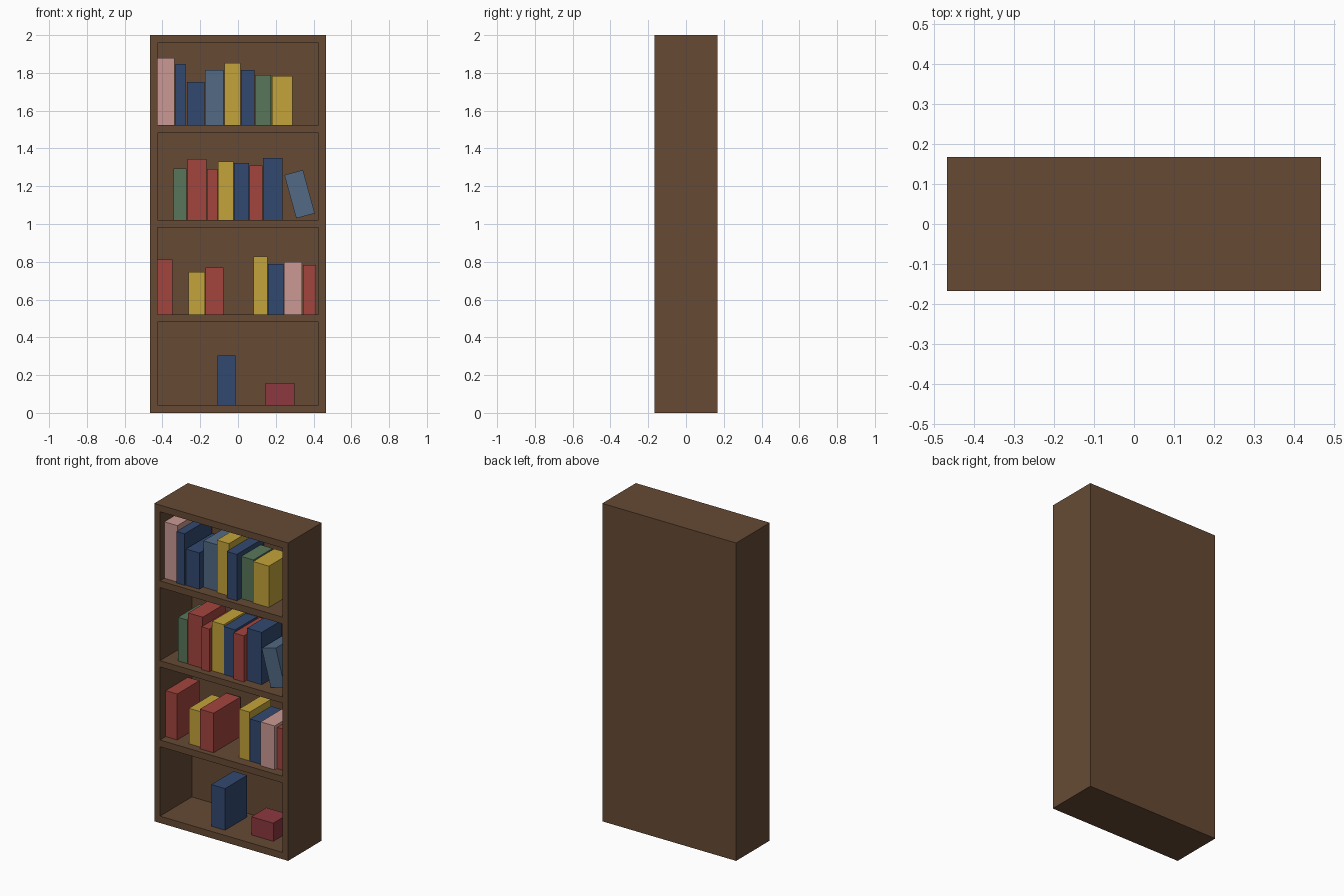
import bpy
import math

if "Cube" in bpy.data.objects:
    bpy.data.objects.remove(bpy.data.objects["Cube"])


def material(name, r, g, b):
    def lin(c):
        c /= 255
        return c / 12.92 if c <= 0.04045 else ((c + 0.055) / 1.055) ** 2.4
    m = bpy.data.materials.new(name)
    m.diffuse_color = (lin(r), lin(g), lin(b), 1)
    m.use_nodes = True
    m.node_tree.nodes["Principled BSDF"].inputs["Base Color"].default_value = m.diffuse_color
    return m


MATS = {
    "wood": material("brown wood", 102, 74, 52),
    "pink": material("pink cover", 203, 153, 147),
    "blue": material("navy cover", 50, 73, 112),
    "steel": material("steel blue cover", 82, 106, 133),
    "yellow": material("yellow cover", 195, 163, 58),
    "green": material("green cover", 88, 118, 90),
    "red": material("red cover", 163, 69, 61),
    "dark_red": material("dark red box", 140, 56, 62),
}


def box(name, x0, x1, y0, y1, z0, z1, mat, tilt=0):
    bpy.ops.mesh.primitive_cube_add(
        size=1, location=((x0 + x1) / 2, (y0 + y1) / 2, (z0 + z1) / 2))
    ob = bpy.context.object
    ob.name = name
    ob.scale = (x1 - x0, y1 - y0, z1 - z0)
    bpy.ops.object.transform_apply(location=False, rotation=False, scale=True)
    ob.rotation_euler.y = tilt
    ob.data.materials.append(MATS[mat])
    return ob


# Bookcase: solid block with four compartments cut into the front
W, D = 0.466, 0.167
BAYS = [(0.043, 0.48), (0.522, 0.982), (1.021, 1.481), (1.523, 1.958)]
case = box("bookcase", -W, W, -D, D, 0, 2, "wood")
for z0, z1 in BAYS:
    cutter = box("bay_cutter", -0.426, 0.426, -0.3, 0.15, z0, z1, "wood")
    cutter.hide_render = True
    mod = case.modifiers.new("bay", "BOOLEAN")
    mod.operation = "DIFFERENCE"
    mod.solver = "EXACT"
    mod.object = cutter
    bpy.context.view_layer.objects.active = case
    bpy.ops.object.modifier_apply(modifier=mod.name)
    bpy.data.objects.remove(cutter)

# Books per shelf, bottom up: colour, left, right, top, half depth
SHELVES = [
    [("blue", -0.109, -0.013, 0.305, 0.11)],
    [("red", -0.426, -0.346, 0.811, 0.11),
     ("yellow", -0.262, -0.176, 0.745, 0.113),
     ("red", -0.173, -0.077, 0.771, 0.133),
     ("yellow", 0.081, 0.155, 0.829, 0.105),
     ("blue", 0.158, 0.24, 0.787, 0.105),
     ("pink", 0.243, 0.34, 0.798, 0.122),
     ("red", 0.343, 0.414, 0.782, 0.10)],
    [("green", -0.342, -0.273, 1.295, 0.11),
     ("red", -0.268, -0.167, 1.343, 0.112),
     ("red", -0.163, -0.109, 1.29, 0.129),
     ("yellow", -0.105, -0.024, 1.332, 0.107),
     ("blue", -0.021, 0.057, 1.322, 0.11),
     ("red", 0.06, 0.13, 1.311, 0.128),
     ("blue", 0.133, 0.235, 1.35, 0.10)],
    [("pink", -0.426, -0.336, 1.878, 0.123),
     ("blue", -0.332, -0.277, 1.847, 0.136),
     ("blue", -0.271, -0.178, 1.751, 0.13),
     ("steel", -0.174, -0.076, 1.815, 0.094),
     ("yellow", -0.072, 0.013, 1.852, 0.108),
     ("blue", 0.017, 0.087, 1.815, 0.136),
     ("green", 0.09, 0.174, 1.788, 0.096),
     ("yellow", 0.179, 0.288, 1.783, 0.105)],
]
for row, (books, bay) in enumerate(zip(SHELVES, BAYS), 1):
    for i, (mat, x0, x1, top, d) in enumerate(books, 1):
        box(f"book_shelf{row}_{i}", x0, x1, -d, d, bay[0], top, mat)

# Leaning book and the small box
box("leaning_book", 0.275, 0.377, -0.115, 0.115, 1.039, 1.277, "steel",
    tilt=-math.radians(15.3))
box("small_box", 0.145, 0.298, -0.075, 0.075, BAYS[0][0], 0.157, "dark_red")
